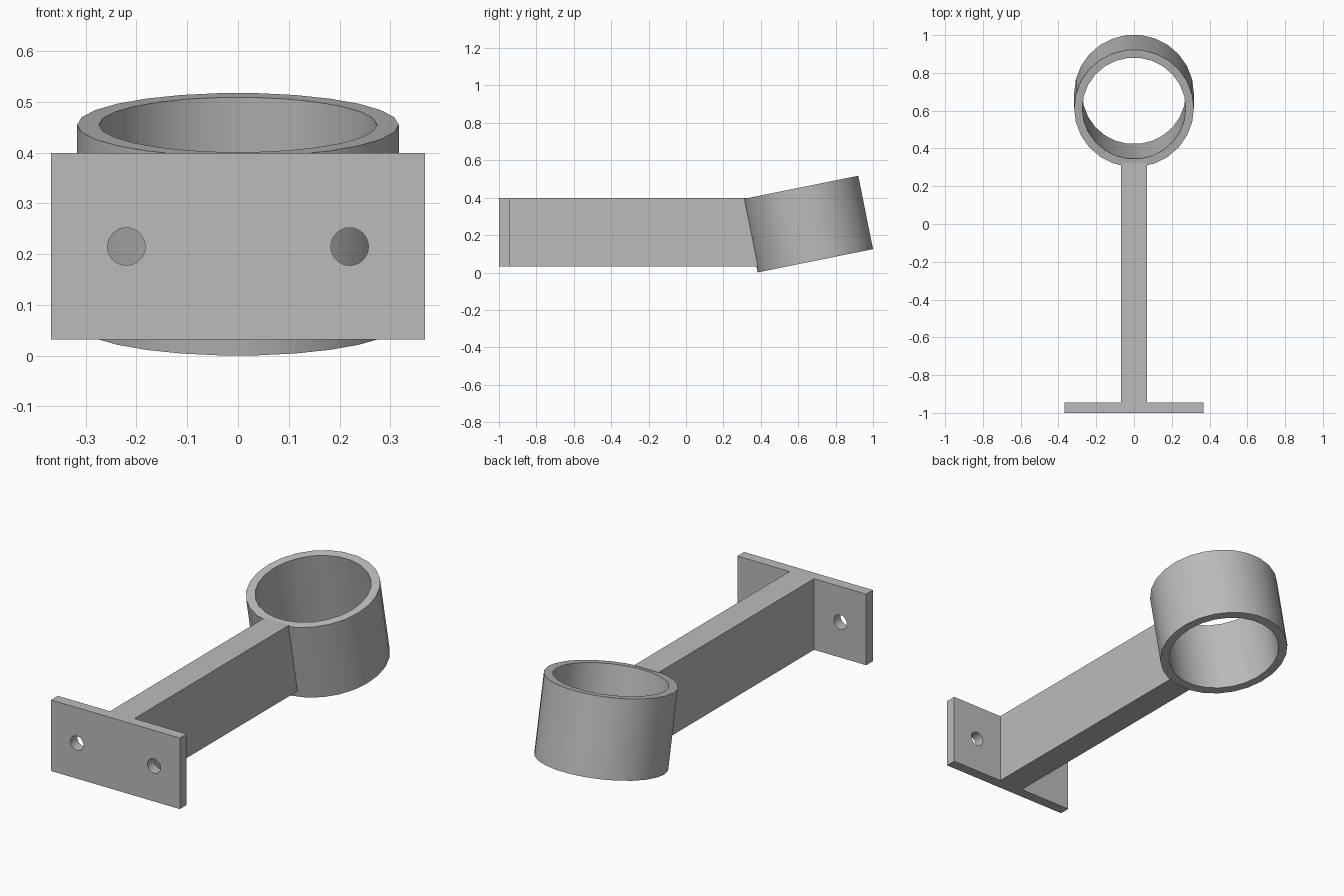
import bpy, bmesh
from math import radians, cos, sin, tau
from mathutils import Matrix, Vector

if "Cube" in bpy.data.objects:
    bpy.data.objects.remove(bpy.data.objects["Cube"], do_unlink=True)

GREY = (0.5, 0.5, 0.5, 1)
metal = bpy.data.materials.new("grey_metal")
metal.use_nodes = True
metal.diffuse_color = GREY
metal.node_tree.nodes["Principled BSDF"].inputs["Base Color"].default_value = GREY

TILT = radians(11.4)
BOTTOM, TOP = 0.032, 0.399


def add_object(name, bm):
    bmesh.ops.recalc_face_normals(bm, faces=bm.faces[:])
    mesh = bpy.data.meshes.new(name)
    bm.to_mesh(mesh)
    bm.free()
    mesh.materials.append(metal)
    obj = bpy.data.objects.new(name, mesh)
    bpy.context.collection.objects.link(obj)
    return obj


# Wall plate and arm: one T outline extruded upward, far end slanted to the ring
right = [(0.07, 0.322), (0.07, -0.945), (0.368, -0.945), (0.368, -1)]
outline = right + [(-x, y) for x, y in reversed(right)]
bm = bmesh.new()
base = bm.faces.new([bm.verts.new((x, y, BOTTOM)) for x, y in outline])
bmesh.ops.extrude_face_region(bm, geom=[base])
bm.verts.ensure_lookup_table()
upper = [v for v in bm.verts if v not in base.verts]
bmesh.ops.translate(bm, verts=upper, vec=(0, 0, TOP - BOTTOM))
for v in bm.verts:
    if v.co.y > 0 and v.co.z < 0.2:
        v.co.y += 0.075
if not any(len(f.verts) == 8 and f.calc_center_median().z < 0.1 for f in bm.faces):
    bm.faces.new(list(base.verts))
bracket = add_object("wall_plate_and_arm", bm)

# Screw holes through the plate
bm = bmesh.new()
for side in (-1, 1):
    place = Matrix.Translation((side * 0.22, -0.97, 0.215)) @ Matrix.Rotation(radians(90), 4, "X")
    bmesh.ops.create_cone(bm, cap_ends=True, segments=32, radius1=0.037,
                          radius2=0.037, depth=0.2, matrix=place)
cutter = add_object("screw_hole_cutter", bm)
cutter.hide_render = True
cut = bracket.modifiers.new("screw_holes", "BOOLEAN")
cut.operation = "DIFFERENCE"
cut.solver = "EXACT"
cut.object = cutter
bpy.context.view_layer.objects.active = bracket
bpy.ops.object.modifier_apply(modifier=cut.name)
bpy.data.objects.remove(cutter, do_unlink=True)

# Tilted ring: a rectangular wall section swept around the axis
SIDES = 26
section = [(0.317, -0.2), (0.317, 0.2), (0.274, 0.2), (0.274, -0.2)]
bm = bmesh.new()
loops = [[bm.verts.new((r * cos(tau * i / SIDES), r * sin(tau * i / SIDES), z))
          for r, z in section] for i in range(SIDES)]
for i, here in enumerate(loops):
    there = loops[(i + 1) % SIDES]
    for j in range(4):
        k = (j + 1) % 4
        bm.faces.new((here[j], there[j], there[k], here[k]))
bm.transform(Matrix.Translation((0, 0.652, 0.259)) @ Matrix.Rotation(TILT, 4, "X"))
ring = add_object("ring_holder", bm)

# Smooth curved walls, crisp edges
for obj in (bracket, ring):
    bpy.ops.object.select_all(action="DESELECT")
    obj.select_set(True)
    bpy.context.view_layer.objects.active = obj
    bpy.ops.object.shade_smooth_by_angle(angle=radians(30))
